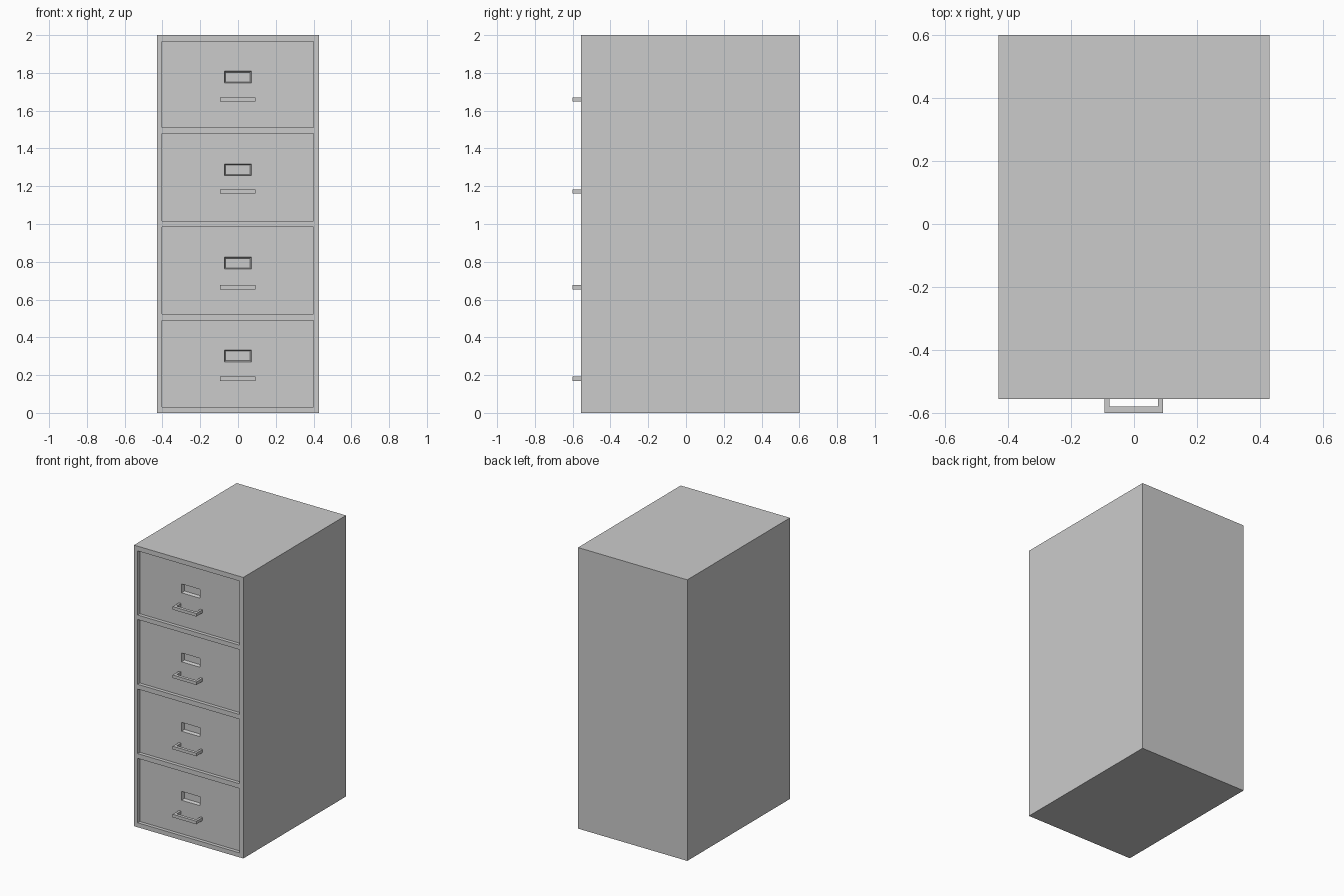
import bpy, bmesh

if "Cube" in bpy.data.objects:
    bpy.data.objects.remove(bpy.data.objects["Cube"])

FRONT, BACK, PANEL = -0.555, 0.60, -0.53   # y of frame front, back, drawer faces


def new_object(name, bm):
    bmesh.ops.recalc_face_normals(bm, faces=bm.faces)
    mesh = bpy.data.meshes.new(name)
    bm.to_mesh(mesh)
    bm.free()
    obj = bpy.data.objects.new(name, mesh)
    bpy.context.collection.objects.link(obj)
    return obj


def box(name, x, y, z):
    bm = bmesh.new()
    bmesh.ops.create_cube(bm, size=1)
    for v in bm.verts:
        v.co = [lo + (c + 0.5) * (hi - lo) for c, (lo, hi) in zip(v.co, (x, y, z))]
    return new_object(name, bm)


def cut(obj, cutter):
    mod = obj.modifiers.new("cut", 'BOOLEAN')
    mod.operation = 'DIFFERENCE'
    mod.solver = 'EXACT'
    mod.object = cutter
    bpy.context.view_layer.objects.active = obj
    bpy.ops.object.modifier_apply(modifier=mod.name)
    bpy.data.objects.remove(cutter)


def tapered_cutter(x, z, inset):
    # label slot: wide at the drawer face, slightly narrower at its floor
    obj = box("slot_cutter", x, (PANEL - 0.005, PANEL + 0.022), z)
    mx, mz = sum(x) / 2, sum(z) / 2
    for v in obj.data.vertices:
        if v.co.y > PANEL:
            v.co.x += inset if v.co.x < mx else -inset
            v.co.z += inset if v.co.z < mz else -inset
    return obj


def handle(name, z):
    # U-shaped pull: plan profile extruded upwards
    plan = [(-0.094, PANEL), (-0.094, -0.60), (0.092, -0.60), (0.092, PANEL),
            (0.076, PANEL), (0.076, -0.578), (-0.077, -0.578), (-0.077, PANEL)]
    bm = bmesh.new()
    face = bm.faces.new([bm.verts.new((x, y, z - 0.011)) for x, y in plan])
    ext = bmesh.ops.extrude_face_region(bm, geom=[face])
    verts = [g for g in ext["geom"] if isinstance(g, bmesh.types.BMVert)]
    bmesh.ops.translate(bm, verts=verts, vec=(0, 0, 0.022))
    return new_object(name, bm)


# drawer bottom, drawer top, label centre, handle centre
drawers = [(0.032, 0.490, 0.302, 0.181), (0.524, 0.983, 0.793, 0.665),
           (1.017, 1.478, 1.287, 1.172), (1.510, 1.966, 1.778, 1.659)]

cabinet = box("cabinet_body", (-0.43, 0.43), (FRONT, BACK), (0, 2))
for i, (bottom, top, label_z, handle_z) in enumerate(drawers, 1):
    # recessed drawer face, label slot and pull
    cut(cabinet, box("drawer_cutter", (-0.402, 0.40), (FRONT - 0.1, PANEL), (bottom, top)))
    cut(cabinet, tapered_cutter((-0.074, 0.072), (label_z - 0.033, label_z + 0.033), 0.008))
    handle(f"drawer_handle_{i}", handle_z)
